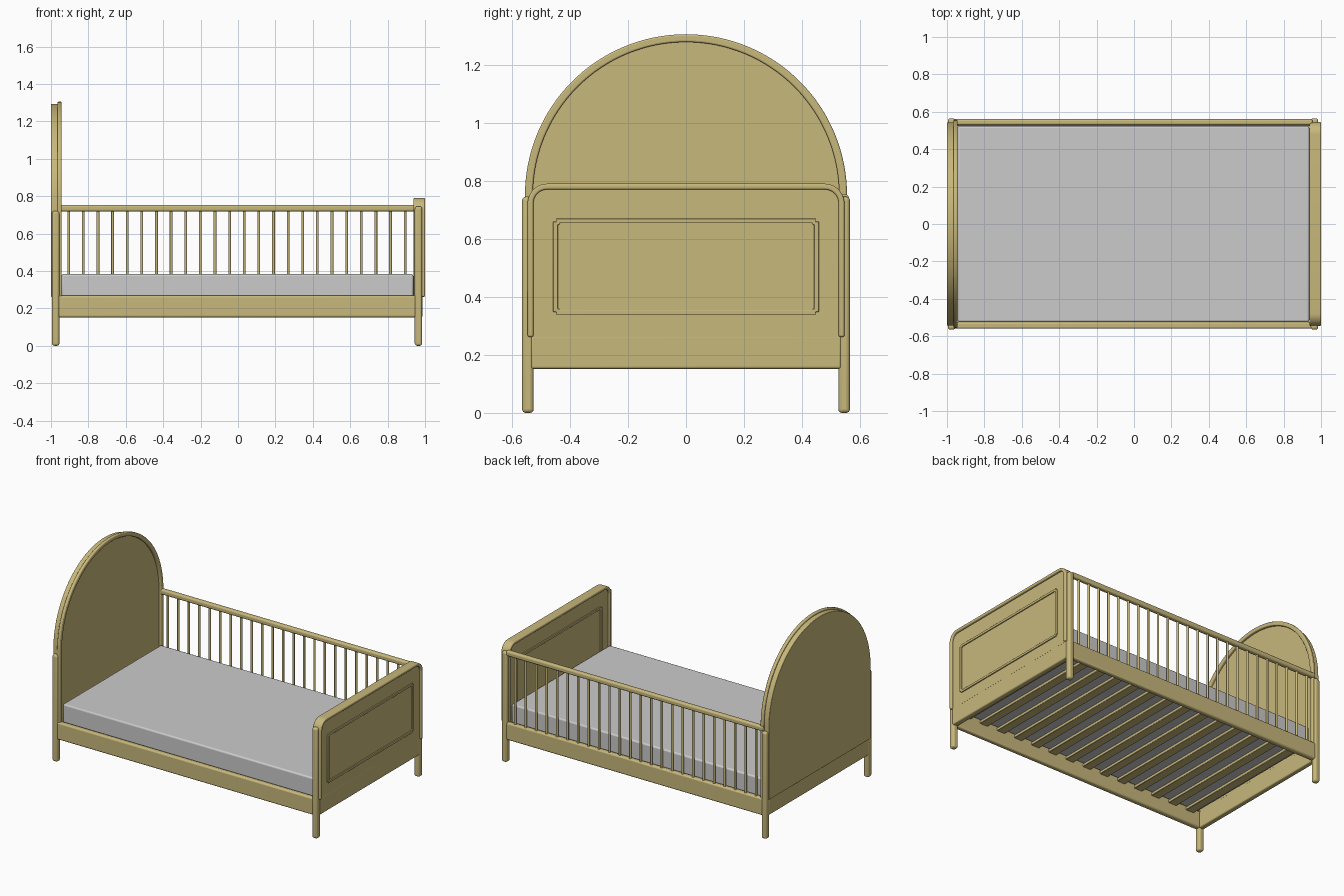
import bpy, bmesh, math

if "Cube" in bpy.data.objects:
    bpy.data.objects.remove(bpy.data.objects["Cube"])

wood = bpy.data.materials.new("wood")
wood.diffuse_color = (0.58, 0.48, 0.20, 1)
wood.use_nodes = True
wood.node_tree.nodes["Principled BSDF"].inputs["Base Color"].default_value = wood.diffuse_color


def finish(name, bm, mat=wood, bevel=0.0, segs=3):
    bmesh.ops.recalc_face_normals(bm, faces=bm.faces)
    me = bpy.data.meshes.new(name)
    bm.to_mesh(me)
    bm.free()
    ob = bpy.data.objects.new(name, me)
    bpy.context.collection.objects.link(ob)
    if mat:
        me.materials.append(mat)
    if bevel:
        m = ob.modifiers.new("bevel", 'BEVEL')
        m.width, m.segments, m.limit_method = bevel, segs, 'ANGLE'
        m.angle_limit = math.radians(50)
    bpy.ops.object.select_all(action='DESELECT')
    ob.select_set(True)
    bpy.context.view_layer.objects.active = ob
    bpy.ops.object.shade_smooth_by_angle(angle=math.radians(35))
    return ob


def box(name, lo, hi, bevel=0.004, mat=wood, segs=3):
    bm = bmesh.new()
    bmesh.ops.create_cube(bm, size=1)
    for v in bm.verts:
        v.co = [(lo[i] + hi[i]) / 2 + v.co[i] * (hi[i] - lo[i]) for i in range(3)]
    return finish(name, bm, mat, bevel, segs)


def slab(name, pts, x0, x1, bevel=0.0):
    """Flat panel: a (y, z) outline given thickness along x."""
    bm = bmesh.new()
    f = bm.faces.new([bm.verts.new((x0, y, z)) for y, z in pts])
    r = bmesh.ops.extrude_face_region(bm, geom=[f])
    for v in r["geom"]:
        if isinstance(v, bmesh.types.BMVert):
            v.co.x = x1
    return finish(name, bm, bevel=bevel)


def trim(name, outer, inner, x0, x1, closed=False, bevel=0.004):
    """Moulding swept between two matching (y, z) outlines."""
    bm = bmesh.new()
    rows = [[bm.verts.new((x, y, z)) for x, (y, z) in
             ((x0, o), (x1, o), (x1, i), (x0, i))] for o, i in zip(outer, inner)]
    n = len(rows)
    for k in range(n if closed else n - 1):
        a, b = rows[k], rows[(k + 1) % n]
        for j in range(4):
            bm.faces.new((a[j], a[(j + 1) % 4], b[(j + 1) % 4], b[j]))
    if not closed:
        bm.faces.new(rows[0])
        bm.faces.new(rows[-1])
    return finish(name, bm, bevel=bevel)


def arch(w, r, cz, zb, n):
    """Outline open at the bottom: straight sides, top corners of radius r."""
    c = w - r
    arc = lambda s, a0: [(s + r * math.cos(a0 - k * math.pi / 2 / n),
                          cz + r * math.sin(a0 - k * math.pi / 2 / n)) for k in range(n + 1)]
    left, right = arc(-c, math.pi), arc(c, math.pi / 2)
    if c < 1e-6:
        right = right[1:]
    return [(-w, zb)] + left + right + [(w, zb)]


def notched(w, z0, z1, d):
    """Rectangle with stepped corners."""
    return [(-w, z0 + d), (-w + d, z0 + d), (-w + d, z0), (w - d, z0), (w - d, z0 + d), (w, z0 + d),
            (w, z1 - d), (w - d, z1 - d), (w - d, z1), (-w + d, z1), (-w + d, z1 - d), (-w, z1 - d)]


# Corner posts
for end, x0, top in (("head", -0.995, 0.72), ("foot", 0.945, 0.745)):
    for side, y0 in (("front", -0.565), ("back", 0.525)):
        box(f"{end}_{side}_post", (x0, y0, 0), (x0 + 0.04, y0 + 0.04, top), 0.013, segs=4)

# Base rails
for side, y0 in (("front", -0.56), ("back", 0.525)):
    box(f"{side}_side_rail", (-0.965, y0, 0.152), (0.955, y0 + 0.035, 0.268), 0.01)
box("head_end_rail", (-0.993, -0.535, 0.152), (-0.957, 0.535, 0.268), 0.008)
box("foot_end_rail", (0.948, -0.535, 0.152), (0.986, 0.535, 0.268), 0.008)

# Headboard: arched panel with raised rim on the mattress side
slab("headboard_panel", arch(0.543, 0.543, 0.75, 0.262, 32), -1.0, -0.96, 0.003)
trim("headboard_rim", arch(0.555, 0.555, 0.75, 0.262, 32),
     arch(0.528, 0.528, 0.75, 0.262, 32), -0.965, -0.943, bevel=0.006)

# Footboard: rounded panel, rim and rectangular mouldings on both faces
slab("footboard_panel", arch(0.535, 0.06, 0.72, 0.262, 10), 0.951, 0.986)
trim("footboard_rim", arch(0.546, 0.068, 0.722, 0.262, 10),
     arch(0.526, 0.048, 0.722, 0.262, 10), 0.939, 1.0, bevel=0.006)
for side, x0 in (("outer", 0.982), ("inner", 0.944)):
    trim(f"footboard_{side}_moulding", notched(0.458, 0.337, 0.67, 0.011),
         notched(0.442, 0.353, 0.654, 0.006), x0, x0 + 0.011, closed=True, bevel=0.002)

# Back guard: top rail and spindles
box("guard_top_rail", (-0.965, 0.528, 0.718), (0.955, 0.561, 0.753), 0.011, segs=4)
bm = bmesh.new()
for k in range(24):
    r = bmesh.ops.create_cone(bm, cap_ends=True, segments=14, radius1=0.0075, radius2=0.0075, depth=0.47)
    bmesh.ops.translate(bm, verts=r["verts"], vec=(-0.905 + k * 0.0782, 0.545, 0.49))
finish("guard_spindles", bm)

# Slats under the mattress
for k in range(14):
    x = -0.88 + k * 1.76 / 13
    box(f"slat_{k + 1}", (x - 0.03, -0.53, 0.237), (x + 0.03, 0.53, 0.257), 0.002, segs=1)

# Mattress
box("mattress", (-0.943, -0.524, 0.257), (0.937, 0.524, 0.383), 0.01, mat=None)
